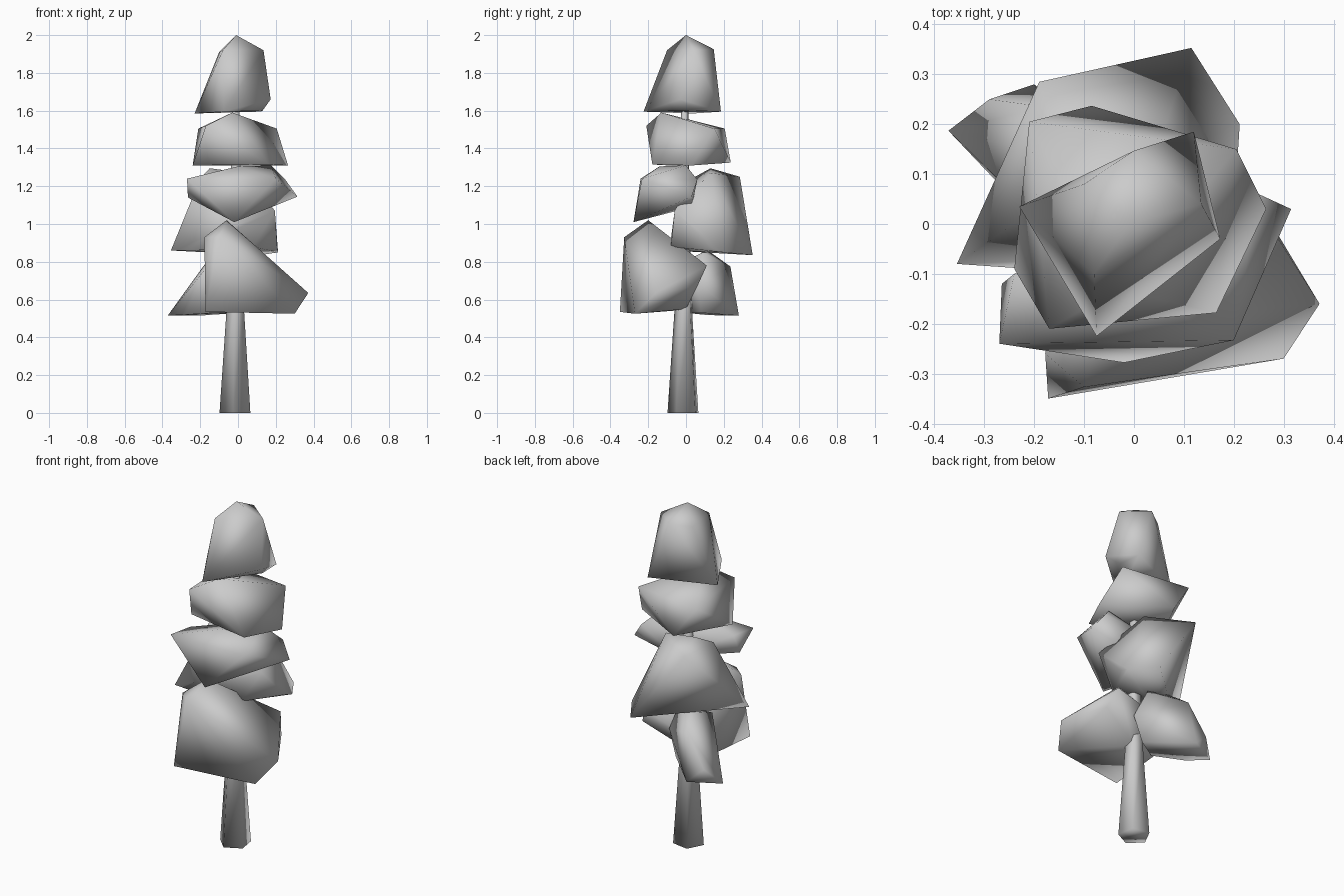
import bpy, bmesh, math


def finish(name, bm):
    bmesh.ops.recalc_face_normals(bm, faces=bm.faces)
    mesh = bpy.data.meshes.new(name)
    bm.to_mesh(mesh)
    bm.free()
    ob = bpy.data.objects.new(name, mesh)
    bpy.context.collection.objects.link(ob)
    mesh.shade_smooth()
    return ob


def clump(name, points):
    """Foliage clump: convex hull of a few corner points, shaded smooth."""
    bm = bmesh.new()
    for p in points:
        bm.verts.new(p)
    bmesh.ops.convex_hull(bm, input=bm.verts)
    loose = [v for v in bm.verts if not v.link_faces]
    bmesh.ops.delete(bm, geom=loose, context='VERTS')
    return finish(name, bm)


def tapered(name, rings, sides=5):
    """Tapered trunk: rings of (x, y, z, radius)."""
    bm = bmesh.new()
    loops = []
    for x, y, z, r in rings:
        angles = [math.pi / 4 + 2 * math.pi * i / sides for i in range(sides)]
        loops.append([bm.verts.new((x + r * math.cos(a), y + r * math.sin(a), z))
                      for a in angles])
    for lo, hi in zip(loops, loops[1:]):
        for i in range(sides):
            j = (i + 1) % sides
            bm.faces.new((lo[i], lo[j], hi[j], hi[i]))
    bm.faces.new(loops[0])
    bm.faces.new(loops[-1])
    return finish(name, bm)


# Trunk
tapered("trunk", [(-0.012, -0.012, 0, 0.087), (-0.012, -0.012, 0.55, 0.049),
                  (-0.01, -0.01, 1.0, 0.033), (-0.01, -0.005, 1.65, 0.02)])

# Crown
clump("foliage_top", [
    (-0.23, 0.035, 1.585), (0.12, 0.185, 1.595), (0.13, 0.04, 1.60),
    (0.173, -0.03, 1.66), (-0.075, -0.225, 1.595), (-0.01, 0, 2.0),
    (-0.10, 0.08, 1.91), (0, 0.147, 1.925), (0.135, 0.04, 1.92),
    (-0.08, -0.10, 1.92)])

# Upper tier
clump("foliage_upper", [
    (-0.085, 0.237, 1.325), (-0.21, 0.205, 1.505), (0.205, 0.15, 1.505),
    (0.265, 0.03, 1.31), (0.165, -0.178, 1.315), (-0.17, -0.21, 1.52),
    (-0.24, -0.09, 1.31), (-0.03, -0.13, 1.59)])

# Middle tier, front and back
clump("foliage_middle_front", [
    (-0.27, -0.24, 1.24), (-0.265, -0.12, 1.14), (-0.02, -0.278, 1.01),
    (0.2, -0.233, 1.24), (0.315, 0.03, 1.145), (0.25, 0.06, 1.235),
    (0.175, 0.0, 1.31), (0.0, -0.14, 1.305), (-0.05, -0.02, 1.28),
    (0.05, 0.03, 1.09), (-0.24, -0.10, 1.24)])
clump("foliage_middle_back", [
    (-0.355, -0.08, 0.86), (-0.24, -0.088, 0.86), (0.115, 0.353, 0.835),
    (0.212, 0.2, 0.85), (0.208, 0.14, 0.87), (-0.19, 0.285, 1.25),
    (-0.15, 0.13, 1.295), (0.04, 0.13, 1.27), (-0.2, 0.03, 1.24),
    (0.195, -0.06, 1.07), (0.08, -0.08, 0.88)])

# Lower tier, front and back
clump("foliage_lower_front", [
    (-0.172, -0.35, 0.535), (-0.10, -0.327, 0.93), (-0.178, -0.26, 0.93),
    (-0.06, -0.2, 1.02), (0.30, -0.27, 0.525), (0.372, -0.16, 0.635),
    (0.2, 0.11, 0.78), (0.03, 0.08, 0.76), (0.24, 0.06, 0.67),
    (0.0, 0.0, 0.55), (-0.15, -0.01, 0.545)])
clump("foliage_lower_back", [
    (-0.372, 0.187, 0.515), (-0.2, 0.28, 0.515), (-0.29, 0.25, 0.60),
    (-0.18, 0.235, 0.775), (-0.13, 0.13, 0.85), (-0.02, 0.09, 0.85),
    (-0.2, 0.05, 0.71), (-0.15, -0.03, 0.79), (-0.12, 0.0, 0.53),
    (0.06, 0.07, 0.68), (0.01, 0.08, 0.53), (-0.28, 0.09, 0.52)])
